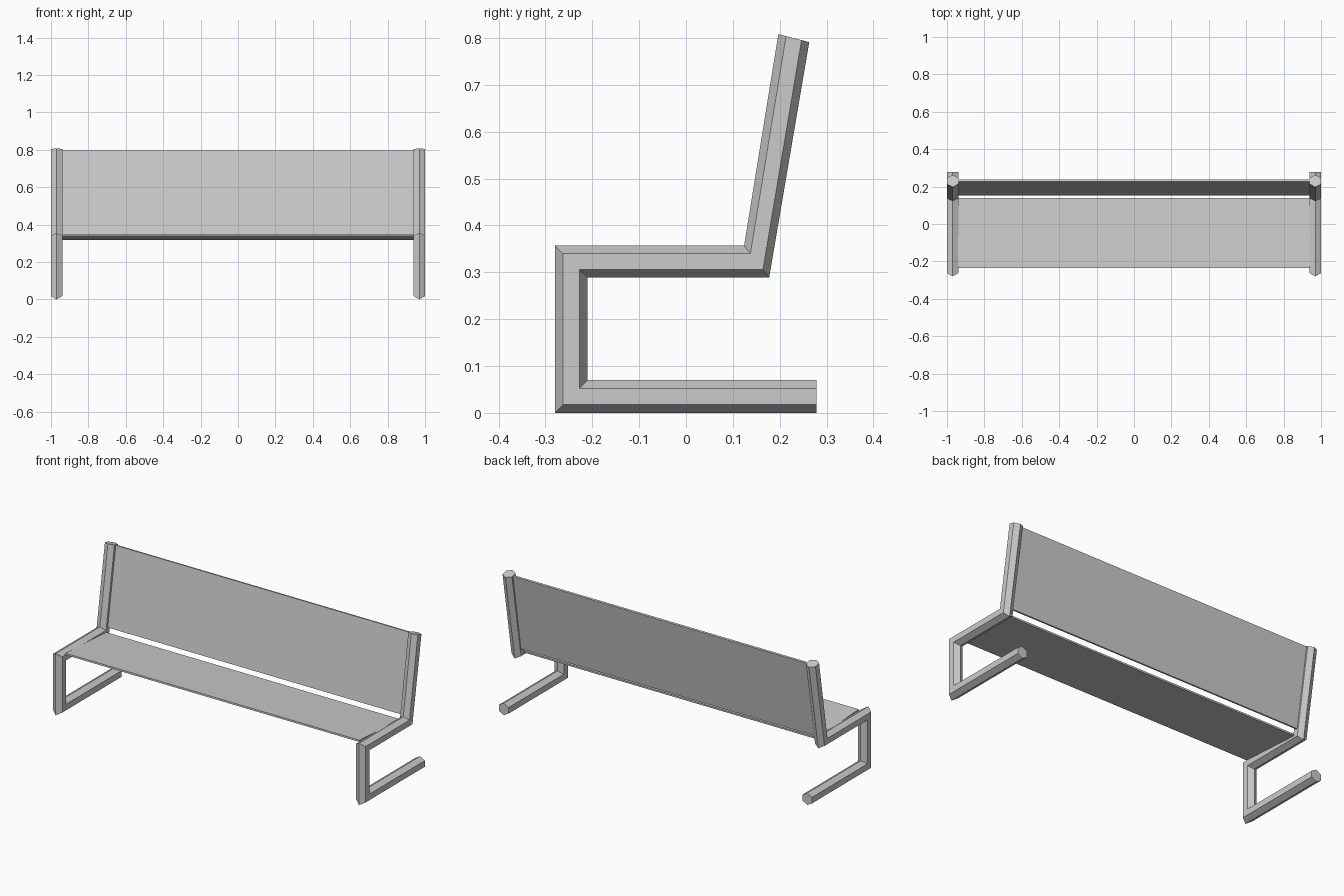
import bpy
import bmesh
from mathutils import Vector

if "Cube" in bpy.data.objects:
    bpy.data.objects.remove(bpy.data.objects["Cube"], do_unlink=True)

grey = bpy.data.materials.new("light grey metal")
grey.use_nodes = True
colour = (0.6, 0.6, 0.6, 1)
grey.diffuse_color = colour
grey.node_tree.nodes["Principled BSDF"].inputs["Base Color"].default_value = colour


def loft(name, rings):
    """Skin a row of matching rings and cap both ends."""
    bm = bmesh.new()
    rows = [[bm.verts.new(p) for p in ring] for ring in rings]
    count = len(rows[0])
    for a, b in zip(rows, rows[1:]):
        for i in range(count):
            j = (i + 1) % count
            bm.faces.new((a[i], a[j], b[j], b[i]))
    bm.faces.new(rows[0])
    bm.faces.new(rows[-1])
    bmesh.ops.recalc_face_normals(bm, faces=bm.faces)
    mesh = bpy.data.meshes.new(name)
    bm.to_mesh(mesh)
    bm.free()
    mesh.materials.append(grey)
    obj = bpy.data.objects.new(name, mesh)
    bpy.context.collection.objects.link(obj)
    return obj


# Side frames: a bent hexagonal bar, given by its outer and inner (y, z) edges
stations = [
    ((0.278, 0.0), (0.278, 0.07)),
    ((-0.28, 0.0), (-0.21, 0.07)),
    ((-0.28, 0.357), (-0.21, 0.289)),
    ((0.124, 0.357), (0.1775, 0.289)),
    ((0.197, 0.808), (0.263, 0.791)),
]
half_width = 0.0303
hexagon = [(0, 0), (1, 0.25), (1, 0.75), (0, 1), (-1, 0.75), (-1, 0.25)]


def bar_ring(centre_x, outer, inner):
    ring = []
    for side, t in hexagon:
        y, z = Vector(outer).lerp(Vector(inner), t)
        ring.append((centre_x + side * half_width, y, z))
    return ring


for name, sign in (("left_frame", 1), ("right_frame", -1)):
    x = sign * (1 - half_width)
    loft(name, [bar_ring(x, o, i) for o, i in stations])


# Thin panels spanning between the frames
def panel(name, start, end, thickness):
    a, b = Vector(start), Vector(end)
    along = (b - a).normalized()
    offset = Vector((along.y, -along.x)) * thickness
    profile = [a, b, b + offset, a + offset]
    loft(name, [[(x, p.x, p.y) for p in profile] for x in (-0.94, 0.94)])


panel("seat", (-0.234, 0.35), (0.14, 0.328), 0.01)
panel("backrest", (0.153, 0.35), (0.226, 0.797), 0.012)
